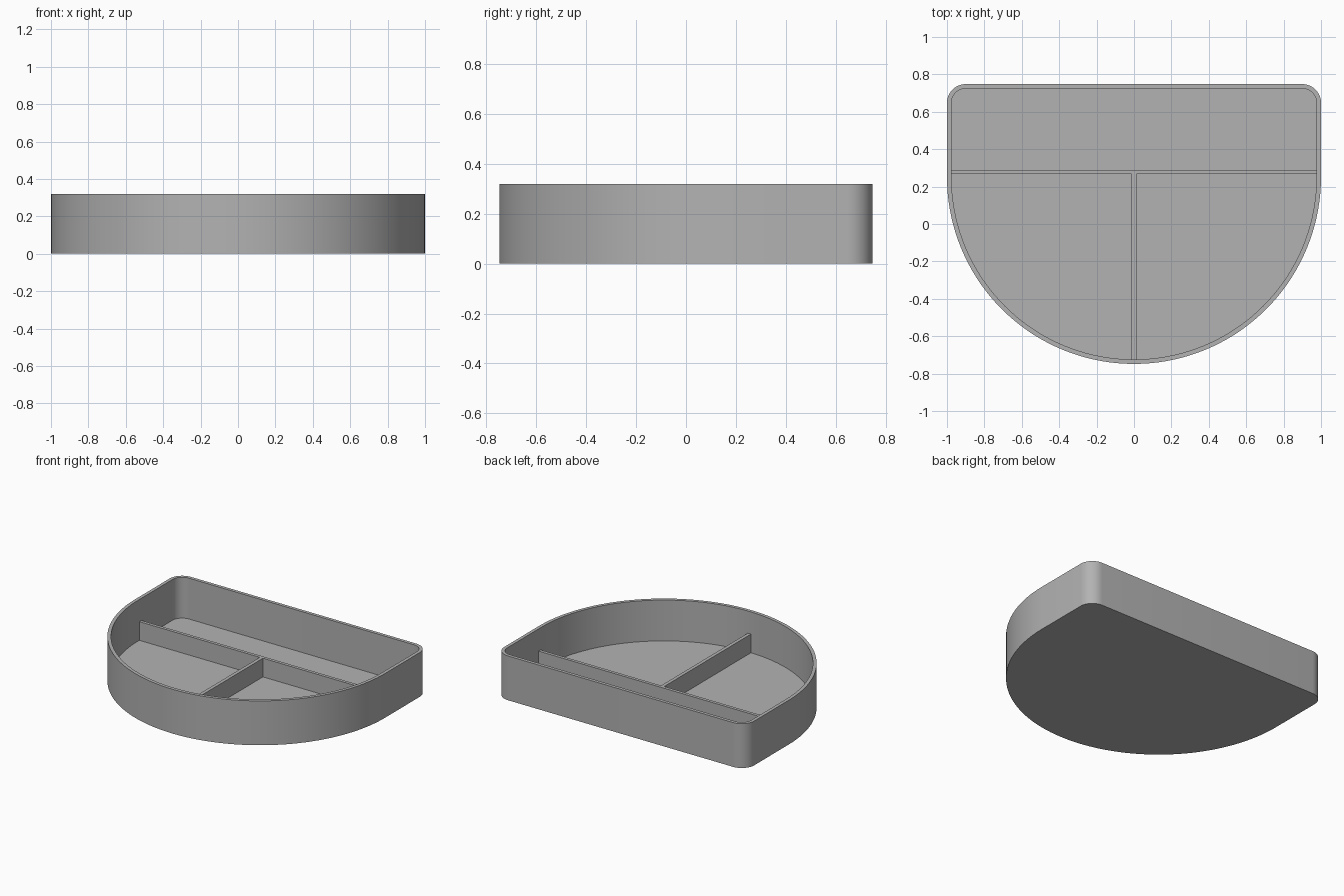
import bpy
import bmesh
from math import cos, sin, pi

HEIGHT = 0.32
WALL = 0.024
FLOOR = 0.025
DIVIDER_TOP = 0.16
BACK = 0.748
ARC_Y = 0.252      # centre of the rounded front
CORNER = 0.1       # radius of the back corners

cube = bpy.data.objects.get("Cube")
if cube:
    bpy.data.objects.remove(cube, do_unlink=True)

grey = bpy.data.materials.new("plain grey")
grey.use_nodes = True
colour = (0.45, 0.45, 0.45, 1)
grey.diffuse_color = colour
grey.node_tree.nodes["Principled BSDF"].inputs["Base Color"].default_value = colour


def arc(cx, cy, radius, start, end, steps):
    angles = [start + (end - start) * i / steps for i in range(steps + 1)]
    return [(cx + radius * cos(a), cy + radius * sin(a)) for a in angles]


def outline(inset):
    """D shape: half circle at the front, two rounded corners at the back."""
    x, y, r = 1 - CORNER, BACK - CORNER, CORNER - inset
    return (arc(0, ARC_Y, 1 - inset, pi, 2 * pi, 72)
            + arc(x, y, r, 0, pi / 2, 10)
            + arc(-x, y, r, pi / 2, pi, 10))


def finish(name, bm):
    bmesh.ops.recalc_face_normals(bm, faces=bm.faces)
    mesh = bpy.data.meshes.new(name)
    bm.to_mesh(mesh)
    bm.free()
    mesh.materials.append(grey)
    obj = bpy.data.objects.new(name, mesh)
    bpy.context.collection.objects.link(obj)
    return obj


def box(name, x0, x1, y0, y1, z0, z1):
    bm = bmesh.new()
    bmesh.ops.create_cube(bm, size=1)
    bmesh.ops.scale(bm, vec=(x1 - x0, y1 - y0, z1 - z0), verts=bm.verts)
    bmesh.ops.translate(bm, vec=((x0 + x1) / 2, (y0 + y1) / 2, (z0 + z1) / 2),
                        verts=bm.verts)
    return finish(name, bm)


# Tray shell: rings run up the outside, over the rim and down to the floor
bm = bmesh.new()
rings = [[bm.verts.new((x, y, z)) for x, y in outline(inset)]
         for inset, z in ((0, 0), (0, HEIGHT), (WALL, HEIGHT), (WALL, FLOOR))]
for low, high in zip(rings, rings[1:]):
    for i in range(len(low)):
        j = (i + 1) % len(low)
        bm.faces.new((low[i], low[j], high[j], high[i]))
bm.faces.new(rings[0])
bm.faces.new(rings[-1])
tray = finish("tray", bm)
bpy.ops.object.select_all(action="DESELECT")
tray.select_set(True)
bpy.context.view_layer.objects.active = tray
bpy.ops.object.shade_smooth_by_angle(angle=pi / 6)

# Dividers: ends and undersides sink slightly into the tray
side = 1 - WALL / 2
box("cross_divider", -side, side, 0.267, 0.29, FLOOR / 2, DIVIDER_TOP)
box("middle_divider", -0.0125, 0.0125, ARC_Y - side, 0.275, FLOOR / 2, DIVIDER_TOP)
